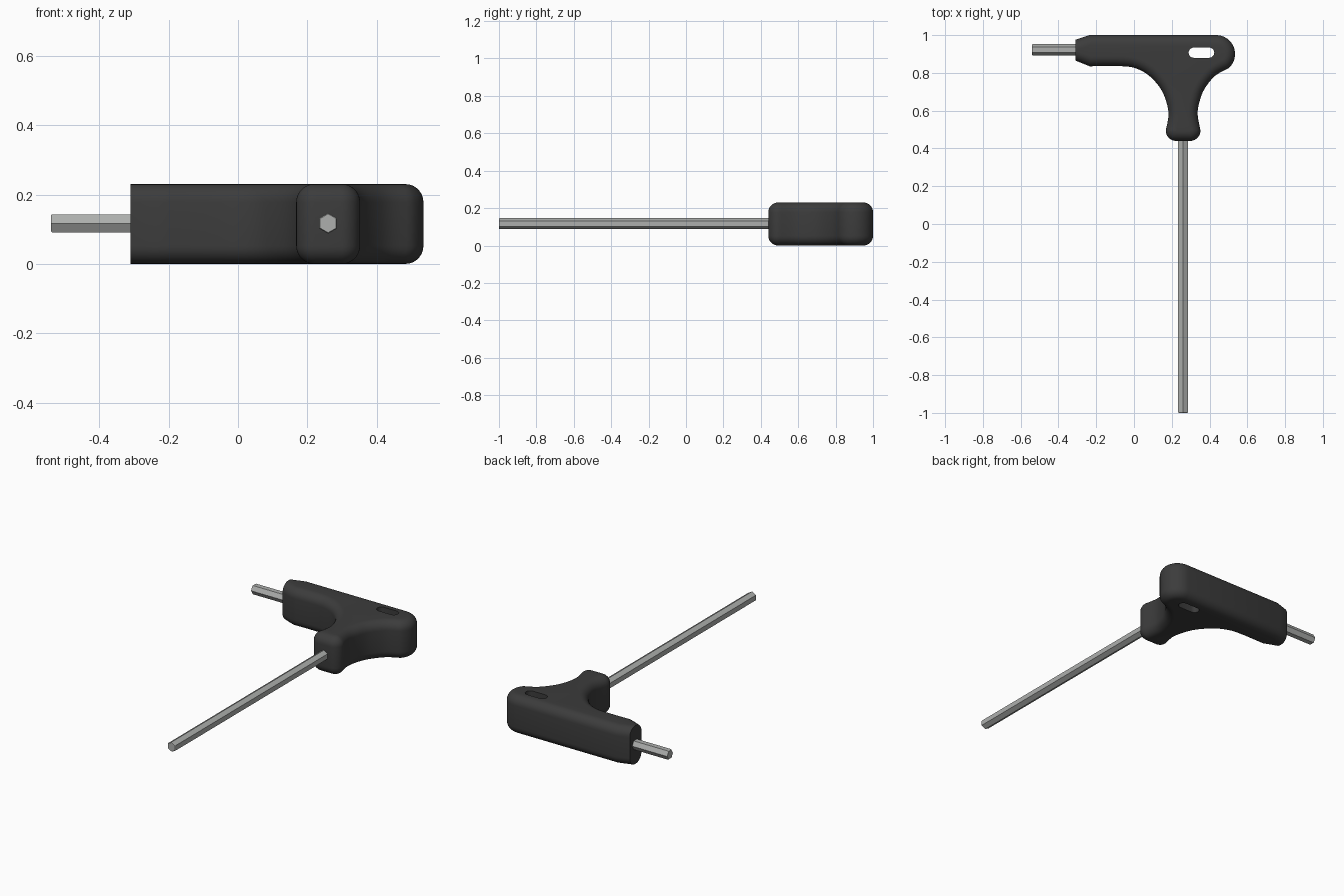
import bpy, bmesh, math
from mathutils import Vector, Matrix
from mathutils.geometry import interpolate_bezier

if "Cube" in bpy.data.objects:
    bpy.data.objects.remove(bpy.data.objects["Cube"])

H, R = 0.23, 0.052          # handle thickness, edge rounding
ZC = 0.117                  # rod centre height


def material(name, rgb):
    m = bpy.data.materials.new(name)
    m.diffuse_color = (*rgb, 1)
    m.use_nodes = True
    m.node_tree.nodes["Principled BSDF"].inputs["Base Color"].default_value = m.diffuse_color
    return m


rubber = material("dark rubber", (0.045, 0.045, 0.045))
steel = material("grey steel", (0.42, 0.43, 0.42))


def finish(bm, name, mat, smooth):
    bmesh.ops.recalc_face_normals(bm, faces=bm.faces)
    me = bpy.data.meshes.new(name)
    bm.to_mesh(me)
    bm.free()
    me.materials.append(mat)
    if smooth:
        me.shade_smooth()
        me.set_sharp_from_angle(angle=math.radians(35))
    ob = bpy.data.objects.new(name, me)
    bpy.context.collection.objects.link(ob)
    return ob


def arc(cx, cy, r, a0, a1, n=10):
    angles = [math.radians(a0 + (a1 - a0) * i / n) for i in range(n + 1)]
    return [Vector((cx + r * math.cos(a), cy + r * math.sin(a))) for a in angles]


def spline(points, n=5):
    p = [Vector(q) for q in points]
    tan = [(p[min(i + 1, len(p) - 1)] - p[max(i - 1, 0)]) / 6 for i in range(len(p))]
    out = []
    for i in range(len(p) - 1):
        seg = interpolate_bezier(p[i], p[i] + tan[i], p[i + 1] - tan[i + 1], p[i + 1], n)
        out += [q.to_2d() for q in seg[:-1]]
    return out


# Handle outline, counter-clockwise from the lower corner of the flat left end
left = [(-0.235, 0.835), (-0.055, 0.835), (0.02, 0.82), (0.08, 0.785), (0.135, 0.725),
        (0.167, 0.66), (0.183, 0.58), (0.168, 0.495)]
right = [(0.352, 0.495), (0.337, 0.58), (0.346, 0.645), (0.373, 0.715),
         (0.43, 0.785), (0.499, 0.823)]
outline = [Vector((-0.31, 0.865))] + spline(left)
outline += arc(0.223, 0.495, 0.055, 180, 270) + arc(0.297, 0.495, 0.055, 270, 360)[:-1]
outline += spline(right) + arc(0.435, 0.9, 0.1, -50, 90, 16)
outline += [Vector((-0.235, 1.0)), Vector((-0.31, 0.975))]


def inset(points, d):
    """Move the outline inward; the flat end stays on its plane."""
    out = []
    for i, p in enumerate(points):
        if i == 0:
            out.append(p + Vector((0, d)))
        elif i == len(points) - 1:
            out.append(p - Vector((0, d)))
        else:
            t = (p - points[i - 1]).normalized() + (points[i + 1] - p).normalized()
            t.normalize()
            out.append(p + d * Vector((-t.y, t.x)))
    return out


# Handle: stacked outlines with rounded rims and a slot right through
bm = bmesh.new()
STEPS = 7
levels = []
for k in range(STEPS + 1):
    a = math.pi / 2 * k / STEPS
    levels.append((R * (1 - math.sin(a)), R * (1 - math.cos(a))))
levels += [(d, H - z) for d, z in reversed(levels)]
rings = [[bm.verts.new((p.x, p.y, z)) for p in inset(outline, d)] for d, z in levels]
for lo, hi in zip(rings, rings[1:]):
    for i in range(len(lo) - 1):
        bm.faces.new((lo[i], lo[i + 1], hi[i + 1], hi[i]))
bm.faces.new([r[0] for r in rings] + [r[-1] for r in reversed(rings)])

slot = arc(0.398, 0.907, 0.027, -90, 90) + arc(0.316, 0.907, 0.027, 90, 270)
slots = [[bm.verts.new((p.x, p.y, z)) for p in slot] for z in (0, H)]
n = len(slot)
for i in range(n):
    j = (i + 1) % n
    bm.faces.new((slots[0][i], slots[0][j], slots[1][j], slots[1][i]))


def loop_edges(vs):
    edges = []
    for i in range(len(vs)):
        pair = (vs[i - 1], vs[i])
        edges.append(bm.edges.get(pair) or bm.edges.new(pair))
    return edges


for outer, hole in ((rings[0], slots[0]), (rings[-1], slots[1])):
    bmesh.ops.triangle_fill(bm, use_beauty=True, use_dissolve=False,
                            edges=loop_edges(outer) + loop_edges(hole))
finish(bm, "handle", rubber, True)


# Hexagonal rods
def hex_rod(name, start, end):
    a, b = Vector(start), Vector(end)
    axis = (b - a).normalized()
    corner = Vector((0, 1, 0)) if abs(axis.x) > 0.5 else Vector((0, 0, 1))
    bm = bmesh.new()
    ends = []
    for c, r in ((a, 0.027), (a + axis * 0.004, 0.03), (b, 0.03)):
        ends.append([bm.verts.new(c + Matrix.Rotation(math.radians(60 * i), 3, axis) @ corner * r)
                     for i in range(6)])
    for lo, hi in zip(ends, ends[1:]):
        for i in range(6):
            bm.faces.new((lo[i - 1], lo[i], hi[i], hi[i - 1]))
    bm.faces.new(ends[0])
    bm.faces.new(ends[-1])
    finish(bm, name, steel, False)


hex_rod("long_hex_rod", (0.26, -1.0, ZC), (0.26, 0.5, ZC))
hex_rod("short_hex_rod", (-0.54, 0.922, ZC), (-0.25, 0.922, ZC))
